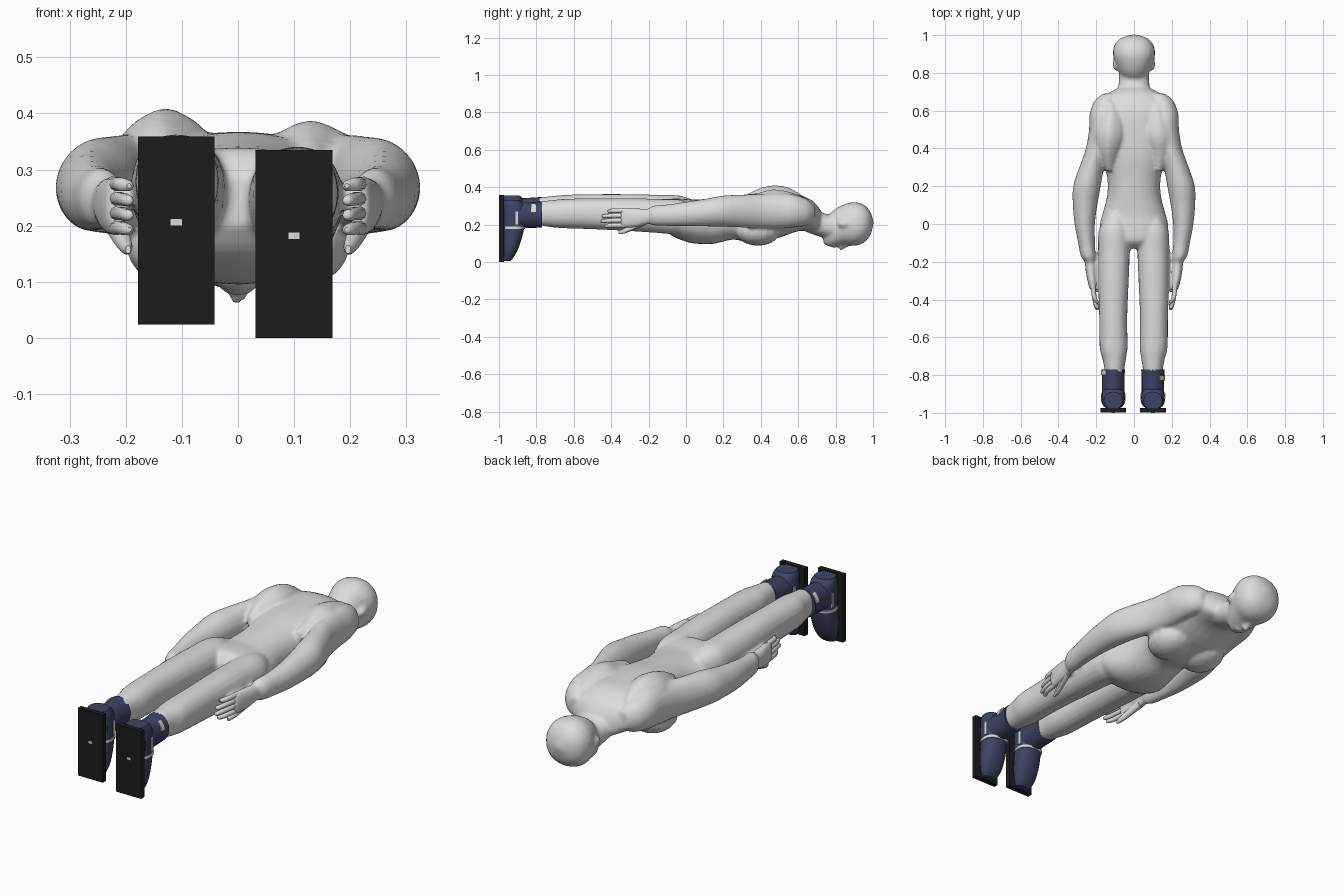
import bpy, bmesh, math
from mathutils import Vector


def material(name, rgb):
    m = bpy.data.materials.new(name)
    m.diffuse_color = (*rgb, 1)
    return m


GREY = material("light grey", (0.72, 0.72, 0.72))
NAVY = material("navy blue", (0.048, 0.056, 0.125))
BLACK = material("sole black", (0.012, 0.012, 0.012))
skin = []  # parts fused into one continuous body


def finish(name, bm, mat, smooth=True):
    bmesh.ops.recalc_face_normals(bm, faces=bm.faces)
    me = bpy.data.meshes.new(name)
    bm.to_mesh(me)
    bm.free()
    me.materials.append(mat)
    ob = bpy.data.objects.new(name, me)
    bpy.context.collection.objects.link(ob)
    if smooth:
        select([ob])
        bpy.ops.object.shade_smooth_by_angle(angle=math.radians(40))
    return ob


def select(obs):
    bpy.ops.object.select_all(action='DESELECT')
    for o in obs:
        o.select_set(True)
    bpy.context.view_layer.objects.active = obs[0]


def spline(pts, steps):
    """Catmull-Rom pass through tuples of any length."""
    out = []
    for i in range(len(pts) - 1):
        p0, p1 = Vector(pts[max(i - 1, 0)]), Vector(pts[i])
        p2, p3 = Vector(pts[i + 1]), Vector(pts[min(i + 2, len(pts) - 1)])
        for k in range(steps):
            t = k / steps
            out.append(0.5 * (2 * p1 + (p2 - p0) * t + (2 * p0 - 5 * p1 + 4 * p2 - p3) * t * t
                              + (3 * p1 - p0 - 3 * p2 + p3) * t ** 3))
    return out + [Vector(pts[-1])]


def loft(name, stations, mat, axis='y', sides=20, power=2.2, steps=3):
    """Stations: (position on axis, centre x, high, low, half width)."""
    bm = bmesh.new()
    rings = []
    for a, cx, hi, lo, hw in spline(stations, steps):
        ring = []
        for i in range(sides):
            t = 2 * math.pi * i / sides
            c, s = math.cos(t), math.sin(t)
            x = cx + hw * math.copysign(abs(c) ** (2 / power), c)
            v = (hi + lo) / 2 + (hi - lo) / 2 * math.copysign(abs(s) ** (2 / power), s)
            ring.append(bm.verts.new((x, a, v) if axis == 'y' else (x, v, a)))
        rings.append(ring)
    for r, q in zip(rings, rings[1:]):
        for i in range(sides):
            j = (i + 1) % sides
            bm.faces.new((r[i], r[j], q[j], q[i]))
    bm.faces.new(rings[0])
    bm.faces.new(rings[-1])
    return finish(name, bm, mat)


def ball(name, loc, radii, mat=GREY):
    bm = bmesh.new()
    bmesh.ops.create_uvsphere(bm, u_segments=16, v_segments=10, radius=1)
    for v in bm.verts:
        v.co = Vector([l + r * c for l, r, c in zip(loc, radii, v.co)])
    return finish(name, bm, mat)


def box(name, loc, size, mat):
    bm = bmesh.new()
    bmesh.ops.create_cube(bm, size=1)
    for v in bm.verts:
        v.co = Vector([l + s * c for l, s, c in zip(loc, size, v.co)])
    return finish(name, bm, mat, False)


def arc_plate(name, s, cx, cz, rx, rz, y0, y1, a0, a1):
    """Thin curved plate hugging the outer side of a boot shaft."""
    bm = bmesh.new()
    rows = []
    for k in range(7):
        a = math.radians(a0 + (a1 - a0) * k / 6)
        rows.append([bm.verts.new((s * (cx + (rx + o) * math.cos(a)), y, cz + (rz + o) * math.sin(a)))
                     for o, y in ((0, y0), (0.006, y0), (0.006, y1), (0, y1))])
    for r, q in zip(rows, rows[1:]):
        for i in range(4):
            bm.faces.new((r[i], r[(i + 1) % 4], q[(i + 1) % 4], q[i]))
    bm.faces.new(rows[0])
    bm.faces.new(rows[-1])
    finish(name, bm, GREY)


# Head, neck and face
skin.append(loft("head", [
    (0.735, 0, 0.20, 0.10, 0.03), (0.76, 0, 0.245, 0.083, 0.055),
    (0.80, 0, 0.285, 0.085, 0.08), (0.85, 0, 0.31, 0.09, 0.099),
    (0.90, 0, 0.32, 0.086, 0.112), (0.95, 0, 0.307, 0.102, 0.102),
    (0.985, 0, 0.27, 0.142, 0.068), (1.003, 0, 0.215, 0.205, 0.012)], GREY, sides=24))
skin.append(loft("neck", [(0.62, 0, 0.34, 0.17, 0.11), (0.70, 0, 0.28, 0.14, 0.087),
                          (0.77, 0, 0.252, 0.125, 0.08), (0.83, 0, 0.27, 0.14, 0.08)], GREY))
skin.append(loft("nose", [(0.812, 0, 0.11, 0.08, 0.014), (0.828, 0, 0.11, 0.06, 0.02),
                          (0.85, 0, 0.11, 0.074, 0.014), (0.88, 0, 0.11, 0.085, 0.01)], GREY, sides=10))
skin.append(ball("lips", (0, 0.79, 0.087), (0.03, 0.012, 0.013)))

# Torso
skin.append(loft("torso", [
    (0.72, 0, 0.275, 0.155, 0.085), (0.68, 0, 0.325, 0.165, 0.15),
    (0.60, 0, 0.36, 0.165, 0.19), (0.50, 0, 0.367, 0.13, 0.195),
    (0.40, 0, 0.367, 0.11, 0.185), (0.33, 0, 0.362, 0.105, 0.165),
    (0.25, 0, 0.352, 0.12, 0.142), (0.15, 0, 0.342, 0.097, 0.142),
    (0.05, 0, 0.333, 0.098, 0.168), (-0.02, 0, 0.338, 0.115, 0.182),
    (-0.09, 0, 0.335, 0.15, 0.155), (-0.13, 0, 0.29, 0.20, 0.07)], GREY, sides=28, power=2.2))

for s, label, lift in ((1, "right", 0.0), (-1, "left", 0.024)):

    def limb(name, pts, mat=GREY, **kw):
        return loft(f"{label}_{name}", [(p[0], s * p[1], *p[2:]) for p in pts], mat, **kw)

    # Upper body forms
    top = 0.388 + lift * 0.9
    skin.append(limb("shoulder_blade", [
        (0.64, 0.12, 0.345, 0.27, 0.03), (0.55, 0.125, top - 0.012, 0.27, 0.075),
        (0.46, 0.13, top, 0.28, 0.085), (0.37, 0.135, top - 0.025, 0.28, 0.06),
        (0.28, 0.13, 0.335, 0.28, 0.02)], sides=16, power=1.5))
    skin.append(ball(f"{label}_chest", (s * 0.095, 0.385, 0.165), (0.105, 0.12, 0.078)))
    skin.append(ball(f"{label}_ear", (s * 0.097, 0.845, 0.205), (0.015, 0.035, 0.022)))

    # Arm
    skin.append(limb("arm", [
        (0.69, 0.13, 0.30, 0.22, 0.035), (0.65, 0.15, 0.335, 0.195, 0.06),
        (0.58, 0.167, 0.36, 0.185, 0.068), (0.50, 0.174, 0.367, 0.178, 0.064),
        (0.40, 0.193, 0.363, 0.18, 0.062), (0.30, 0.224, 0.36, 0.184, 0.066),
        (0.20, 0.249, 0.355, 0.188, 0.073), (0.10, 0.259, 0.337, 0.19, 0.065),
        (0.0, 0.261, 0.322, 0.19, 0.054), (-0.10, 0.252, 0.307, 0.192, 0.044),
        (-0.17, 0.242, 0.302, 0.195, 0.04), (-0.20, 0.232, 0.287, 0.203, 0.028)], power=1.95))
    # Hand
    skin.append(limb("palm", [(-0.18, 0.234, 0.28, 0.21, 0.028), (-0.25, 0.228, 0.287, 0.188, 0.028),
                              (-0.32, 0.22, 0.289, 0.18, 0.022), (-0.35, 0.216, 0.28, 0.19, 0.015)], sides=14))
    for i, tip in enumerate((-0.42, -0.45, -0.455, -0.435)):
        z = 0.274 - 0.026 * i
        limb(f"finger_{i + 1}", [(-0.32, 0.218, z + 0.013, z - 0.013, 0.013),
                                 (-0.39, 0.21, z + 0.012, z - 0.012, 0.012),
                                 (tip + 0.01, 0.197, z + 0.007, z - 0.013, 0.011),
                                 (tip, 0.194, z + 0.001, z - 0.007, 0.004)], sides=10)
    limb("thumb", [(-0.22, 0.226, 0.235, 0.195, 0.018), (-0.28, 0.213, 0.205, 0.17, 0.016),
                   (-0.335, 0.20, 0.178, 0.15, 0.012), (-0.36, 0.196, 0.165, 0.15, 0.005)], sides=10)

    # Leg
    shape = [(0.06, 0.095, 0.30, 0.20, 0.04), (-0.03, 0.10, 0.333, 0.15, 0.082),
             (-0.15, 0.102, 0.337, 0.155, 0.084), (-0.30, 0.105, 0.341, 0.165, 0.081),
             (-0.50, 0.106, 0.341, 0.175, 0.074), (-0.65, 0.104, 0.337, 0.18, 0.074),
             (-0.71, 0.101, 0.331, 0.185, 0.063), (-0.76, 0.10, 0.326, 0.192, 0.054),
             (-0.80, 0.10, 0.32, 0.20, 0.05)]
    skin.append(limb("leg", [(y, x + (0.004 if s < 0 else 0), h + lift * 0.9, l + lift * 0.7, w)
                             for y, x, h, l, w in shape]))

    # Boot: shaft, foot, sole
    cx = 0.10 if s > 0 else 0.11
    limb("boot_shaft", [(-0.95, cx, 0.315 + lift, 0.17 + lift, 0.06),
                        (-0.87, cx, 0.318 + lift, 0.18 + lift, 0.06),
                        (-0.82, cx, 0.32 + lift, 0.182 + lift, 0.06),
                        (-0.77, cx, 0.324 + lift, 0.185 + lift, 0.062)], NAVY, power=2)
    foot = [(0.004, 0.035, -0.942), (0.02, 0.045, -0.926), (0.06, 0.058, -0.902),
            (0.12, 0.063, -0.88), (0.19, 0.062, -0.864), (0.27, 0.062, -0.86),
            (0.31, 0.058, -0.87), (0.331, 0.048, -0.89)]
    limb("boot_foot", [(z + lift, cx, y, -0.98, w) for z, w, y in foot], NAVY, axis='z', power=2.4)
    box(f"{label}_sole", (s * cx, -0.9865, 0.1675 + lift), (0.137, 0.025, 0.335), BLACK)
    box(f"{label}_sole_mark", (s * cx, -0.998, 0.182 + lift), (0.02, 0.004, 0.011), GREY)

    # Pale boot trim
    limb("boot_band", [(0.177 + lift, cx, -0.862, -0.978, 0.066),
                       (0.19 + lift, cx, -0.859, -0.978, 0.066)], GREY, axis='z', power=2.4, steps=1)
    for k in (-1, 1):
        box(f"{label}_boot_strip", (s * cx + k * 0.061, -0.904, 0.235 + lift), (0.009, 0.014, 0.07), GREY)
    py = -0.828 if s > 0 else -0.80
    arc_plate(f"{label}_boot_patch", s, cx, 0.252 + lift, 0.06, 0.069, py, py + 0.025, 12, 55)

# Fuse head, trunk, arms and legs into one smooth skin
select(skin)
bpy.ops.object.join()
body = bpy.context.view_layer.objects.active
body.name = "body"
remesh = body.modifiers.new("fuse", 'REMESH')
remesh.mode = 'VOXEL'
remesh.voxel_size = 0.009
remesh.use_smooth_shade = True
relax = body.modifiers.new("relax", 'SMOOTH')
relax.factor = 0.5
relax.iterations = 3
for m in ("fuse", "relax"):
    bpy.ops.object.modifier_apply(modifier=m)
if not body.data.materials:
    body.data.materials.append(GREY)
